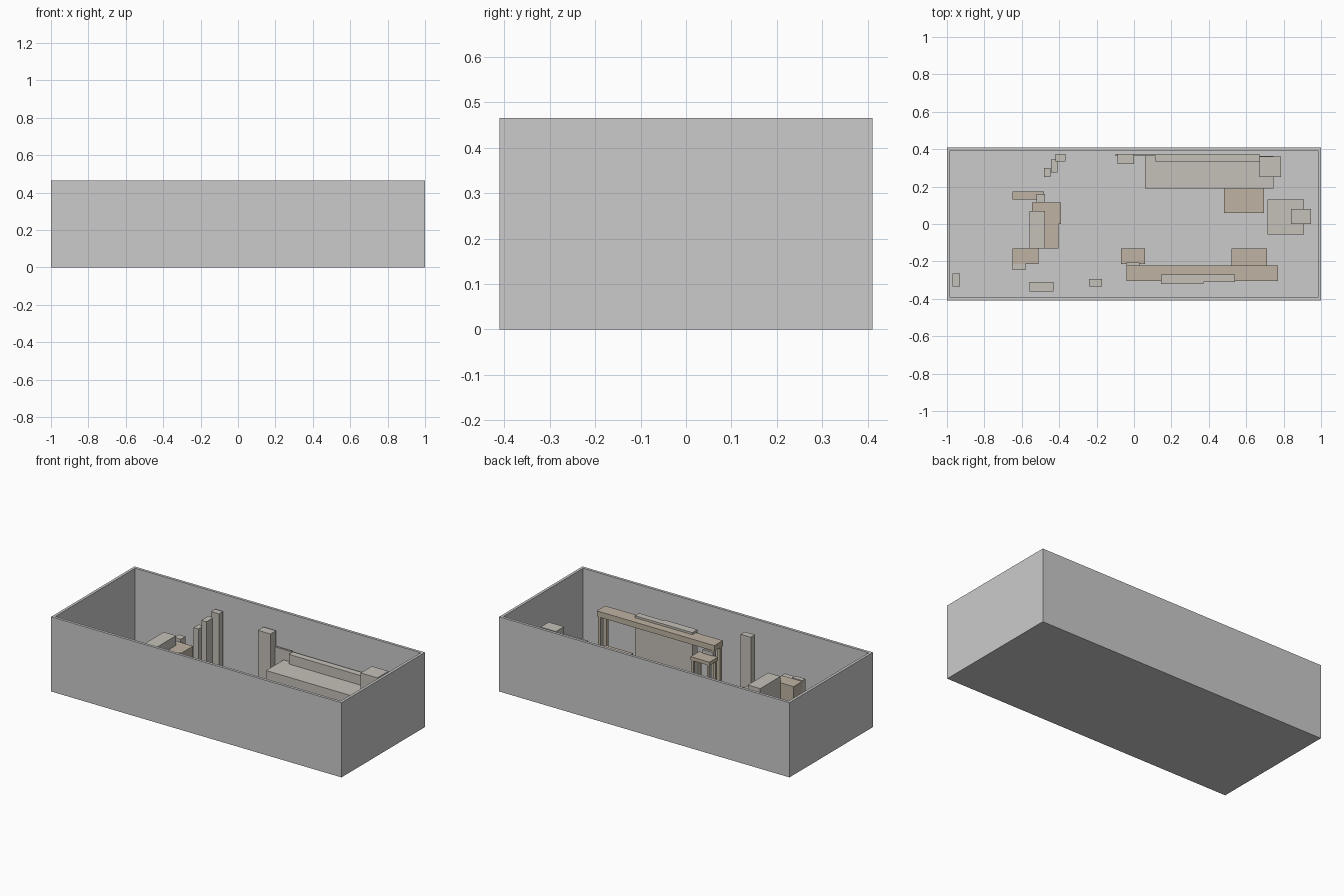
import bpy

if "Cube" in bpy.data.objects:
    bpy.data.objects.remove(bpy.data.objects["Cube"])


def make_material(name, rgb):
    m = bpy.data.materials.new(name)
    m.diffuse_color = (*rgb, 1)
    m.use_nodes = True
    m.node_tree.nodes["Principled BSDF"].inputs["Base Color"].default_value = m.diffuse_color
    return m


STONE = make_material("warm_grey", (0.56, 0.53, 0.48))
WOOD = make_material("brown", (0.52, 0.45, 0.36))
FLOOR = 0.015


def box(name, x, y, z, mat=None):
    """Box spanning the (min, max) ranges x, y and z."""
    bpy.ops.mesh.primitive_cube_add(
        size=1, location=[(a + b) / 2 for a, b in (x, y, z)])
    ob = bpy.context.object
    ob.name = name
    ob.scale = [b - a for a, b in (x, y, z)]
    bpy.ops.object.transform_apply(location=False, rotation=False, scale=True)
    if mat:
        ob.data.materials.append(mat)
    return ob


def block(name, x, y, top, mat=STONE):
    """Solid piece of furniture standing on the floor."""
    return box(name, x, y, (FLOOR, top), mat)


def table(name, x, y, top, thick, leg, mat=WOOD):
    """Flat top on four square corner legs."""
    box(name + "_top", x, y, (top - thick, top), mat)
    for lx in (x[0] + 0.004, x[1] - leg - 0.004):
        for ly in (y[0] + 0.004, y[1] - leg - 0.004):
            box(name + "_leg", (lx, lx + leg), (ly, ly + leg),
                (FLOOR, top - thick), mat)


# Open-topped room
X, Y, H, T = 1.0, 0.41, 0.465, 0.017
box("floor", (-X, X), (-Y, Y), (0, FLOOR))
for s in (-1, 1):
    box("long_wall", (-X, X), sorted((s * Y, s * (Y - T))), (FLOOR, H))
    box("end_wall", sorted((s * X, s * (X - T))), (-Y + T, Y - T), (FLOOR, H))

# Row of stepped columns by the back wall
block("tall_column", (-0.42, -0.365), (0.335, 0.375), 0.368)
block("middle_column", (-0.445, -0.41), (0.275, 0.345), 0.33)
block("short_column", (-0.48, -0.447), (0.25, 0.30), 0.285)
block("back_cabinet", (-0.088, 0.0), (0.32, 0.375), 0.346)

# Long couch with backrest and side unit
block("back_panel", (-0.10, 0.115), (0.363, 0.375), 0.25)
block("backrest", (0.115, 0.67), (0.335, 0.375), 0.245)
block("couch", (0.06, 0.745), (0.19, 0.363), 0.185)
block("side_unit", (0.67, 0.785), (0.25, 0.36), 0.31)
table("low_table", (0.48, 0.695), (0.06, 0.19), 0.13, 0.025, 0.02)

# Right-hand seat and its back
block("right_seat", (0.715, 0.91), (-0.055, 0.13), 0.215)
block("right_seat_back", (0.84, 0.945), (0.0, 0.08), 0.29)

# Long counter with a cupboard passing through it
table("counter", (-0.04, 0.77), (-0.305, -0.222), 0.322, 0.035, 0.02)
block("cupboard_left", (0.145, 0.372), (-0.32, -0.27), 0.335)
block("cupboard_right", (0.372, 0.54), (-0.31, -0.27), 0.335)

# Stool and bench in front of the counter
table("stool", (-0.07, 0.06), (-0.215, -0.13), 0.262, 0.022, 0.015)
box("stool_back", (-0.04, 0.03), (-0.222, -0.207), (0.26, 0.285), STONE)
table("bench", (0.52, 0.71), (-0.222, -0.13), 0.125, 0.02, 0.02)

# Free-standing units along the front wall
block("front_tower", (-0.24, -0.17), (-0.335, -0.295), 0.40)
block("front_cabinet", (-0.56, -0.43), (-0.36, -0.31), 0.20)
block("corner_box", (-0.97, -0.93), (-0.335, -0.265), 0.20)

# Left-hand group
block("sofa_seat", (-0.475, -0.405), (-0.13, 0.0), 0.245, WOOD)
block("sofa_end", (-0.545, -0.39), (0.0, 0.115), 0.245, WOOD)
block("sofa_back", (-0.56, -0.475), (-0.13, 0.07), 0.305)
block("small_post", (-0.52, -0.475), (0.115, 0.16), 0.265)
table("side_table", (-0.65, -0.48), (0.13, 0.175), 0.20, 0.03, 0.015)
block("left_seat", (-0.65, -0.51), (-0.215, -0.13), 0.265, WOOD)
block("left_seat_back", (-0.65, -0.58), (-0.245, -0.215), 0.27)
